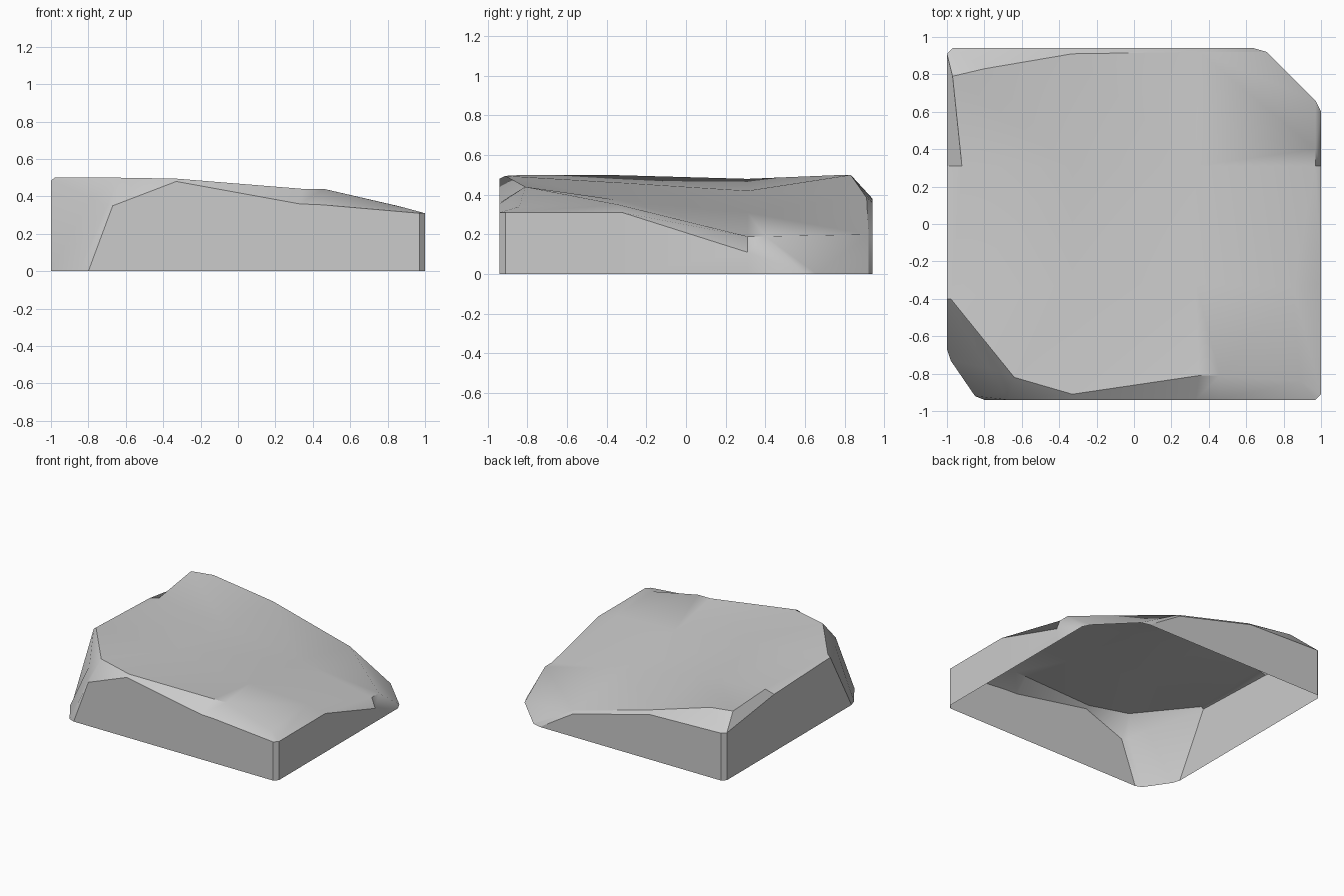
import bpy, bmesh

if "Cube" in bpy.data.objects:
    bpy.data.objects.remove(bpy.data.objects["Cube"])

# Upper edge of the cap, counter-clockwise from the front left corner
CAP = [(-.64, -.82, .50), (-.33, -.91, .495), (.35, -.81, .44), (.46, -.81, .44),
       (.89, -.84, .34), (.85, -.34, .35), (.97, .31, .19), (.97, .40, .19),
       (.35, .92, .20), (-.33, .91, .385), (-.80, .83, .50), (-.97, .79, .50),
       (-.92, .31, .48), (-.98, -.40, .50)]

# Inner points of the gently sloping cap
A, B, C, D = (-.33, -.32, .46), (.33, -.32, .37), (.33, .31, .31), (-.33, .31, .42)

# Top of each side wall, with the index of the cap point it bevels up to
RIM = [((-.67, -.94, .35), 0), ((-.33, -.94, .48), 1), ((.33, -.94, .36), 2),
       ((.45, -.94, .355), 3), ((.97, -.94, .31), 4), ((1, -.91, .31), 4),
       ((1, -.32, .31), 5), ((1, .31, .11), 6), ((1, .60, 0), 7),
       ((.97, .66, 0), 7), ((.71, .92, 0), 8), ((.64, .94, 0), 8),
       ((.35, .94, .18), 8), ((-.33, .94, .36), 9), ((-.97, .94, .38), 10),
       ((-1, .91, .38), 11), ((-1, .31, .46), 12), ((-1, -.40, .485), 13),
       ((-.78, -.77, .39), 0), ((-.70, -.90, .35), 0)]

# The front left corner leans outward, so its foot differs from its rim
FOOT = {0: (-.80, -.94), 17: (-1, -.67), 18: (-.98, -.73), 19: (-.85, -.92)}

bm = bmesh.new()
cache = {}


def face(*points):
    """Add a face, sharing vertices and skipping collapsed corners."""
    verts = []
    for p in points:
        if p not in cache:
            cache[p] = bm.verts.new(p)
        if cache[p] not in verts:
            verts.append(cache[p])
    if len(verts) > 2:
        bm.faces.new(verts)


# Side walls and the bevel band above them; the underside stays open
n = len(RIM)
feet = [(*FOOT.get(i, r[:2]), 0) for i, (r, _) in enumerate(RIM)]
for i in range(n):
    j = (i + 1) % n
    (r0, c0), (r1, c1) = RIM[i], RIM[j]
    face(feet[i], feet[j], r1, r0)
    face(r0, r1, CAP[c1], CAP[c0])

# Cap surface
k = CAP
for f in [(k[13], k[0], A), (k[0], k[1], A), (k[1], k[2], B, A), (k[2], k[3], B),
          (k[3], k[4], k[5], B), (B, k[5], k[6], C), (C, k[6], k[7]),
          (C, k[7], k[8]), (C, k[8], k[9], D), (D, k[9], k[10]),
          (D, k[10], k[11], k[12]), (D, k[12], k[13], A), (A, B, C, D)]:
    face(*f)

bmesh.ops.recalc_face_normals(bm, faces=bm.faces)
if sum(f.normal.z * f.calc_area() for f in bm.faces) < 0:
    bmesh.ops.reverse_faces(bm, faces=bm.faces)

mesh = bpy.data.meshes.new("rock_slab")
bm.to_mesh(mesh)
bm.free()
slab = bpy.data.objects.new("rock_slab", mesh)
bpy.context.collection.objects.link(slab)
bpy.context.view_layer.objects.active = slab
slab.select_set(True)
bpy.ops.object.shade_smooth_by_angle(angle=0.52)
